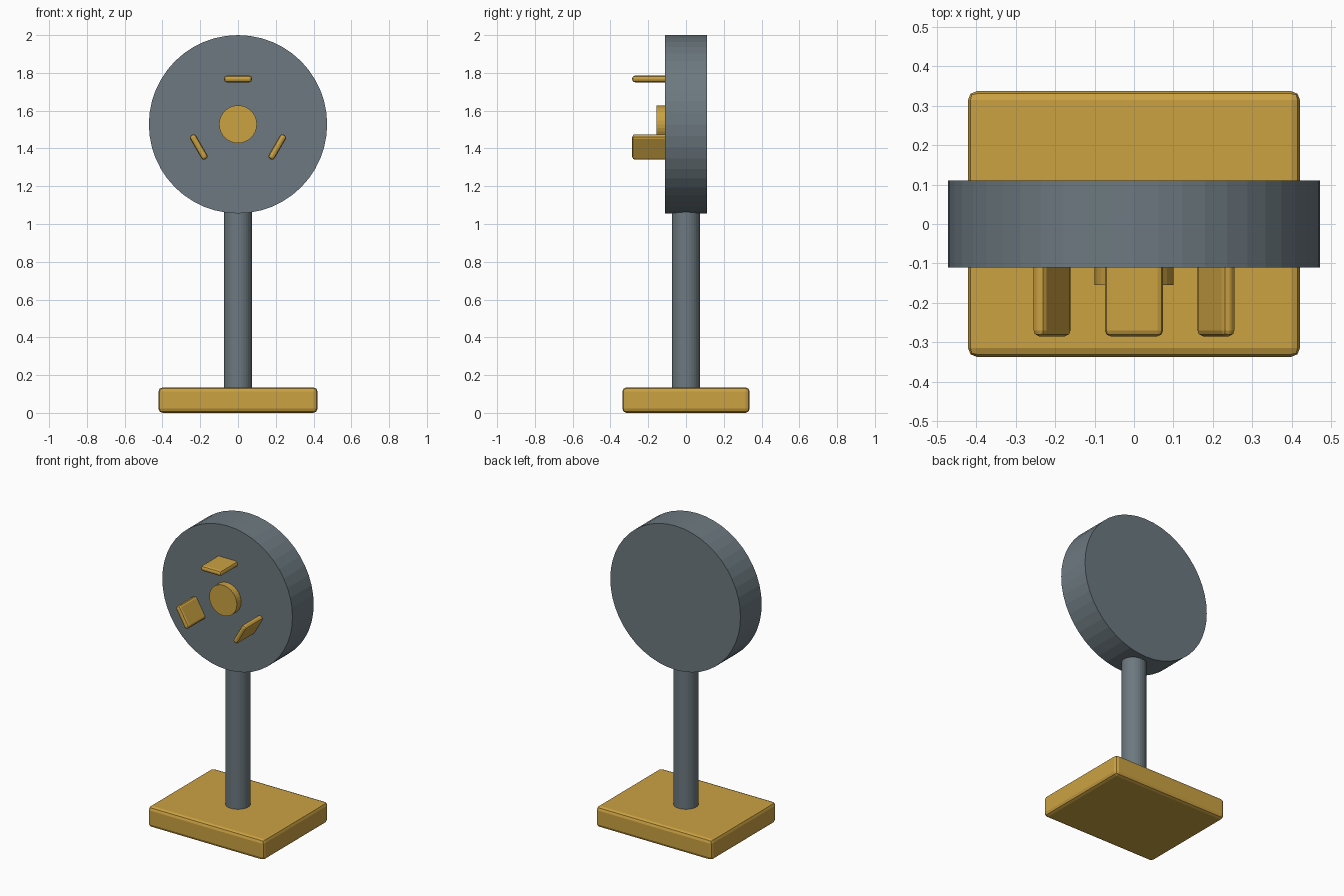
import bpy
from math import radians, sin, cos
from mathutils import Vector

cube = bpy.data.objects.get("Cube")
if cube:
    bpy.data.objects.remove(cube, do_unlink=True)


def material(name, rgb):
    m = bpy.data.materials.new(name)
    m.use_nodes = True
    colour = (*rgb, 1.0)
    m.diffuse_color = colour
    m.node_tree.nodes["Principled BSDF"].inputs["Base Color"].default_value = colour
    return m


GOLD = material("warm gold", (0.60, 0.36, 0.055))
SLATE = material("slate grey", (0.15, 0.19, 0.215))


def finish(name, mat):
    ob = bpy.context.object
    ob.name = ob.data.name = name
    ob.data.materials.append(mat)
    return ob


def box(name, size, centre, mat, bevel, tilt=0.0):
    """Rounded block, optionally turned about the front-back axis."""
    bpy.ops.mesh.primitive_cube_add(size=1, location=centre)
    ob = finish(name, mat)
    ob.data.transform(ob.matrix_basis.to_3x3().to_4x4())
    for v in ob.data.vertices:
        v.co *= Vector(size)
    ob.rotation_euler.y = tilt
    mod = ob.modifiers.new("rounded edges", 'BEVEL')
    mod.width = bevel
    mod.segments = 2
    return ob


def cylinder(name, radius, depth, centre, mat, sides, facing=False):
    bpy.ops.mesh.primitive_cylinder_add(
        vertices=sides, radius=radius, depth=depth, location=centre,
        rotation=(radians(90) if facing else 0, 0, 0))
    return finish(name, mat)


HEAD_Z = 1.528

# Stand
box("base", (0.842, 0.674, 0.135), (0, 0, 0.0675), GOLD, 0.022)
cylinder("pole", 0.075, 1.05, (0, 0, 0.6), SLATE, 32)

# Round head with a raised centre hub
cylinder("head_disc", 0.472, 0.22, (0, 0, HEAD_Z), SLATE, 48, True)
cylinder("hub", 0.1, 0.1, (0, -0.105, HEAD_Z), GOLD, 32, True)

# Three prongs spaced evenly around the hub
for i in range(3):
    a = radians(120 * i)
    box(f"prong_{i + 1}", (0.148, 0.21, 0.036),
        (0.24 * sin(a), -0.18, HEAD_Z + 0.24 * cos(a)), GOLD, 0.015, a)
